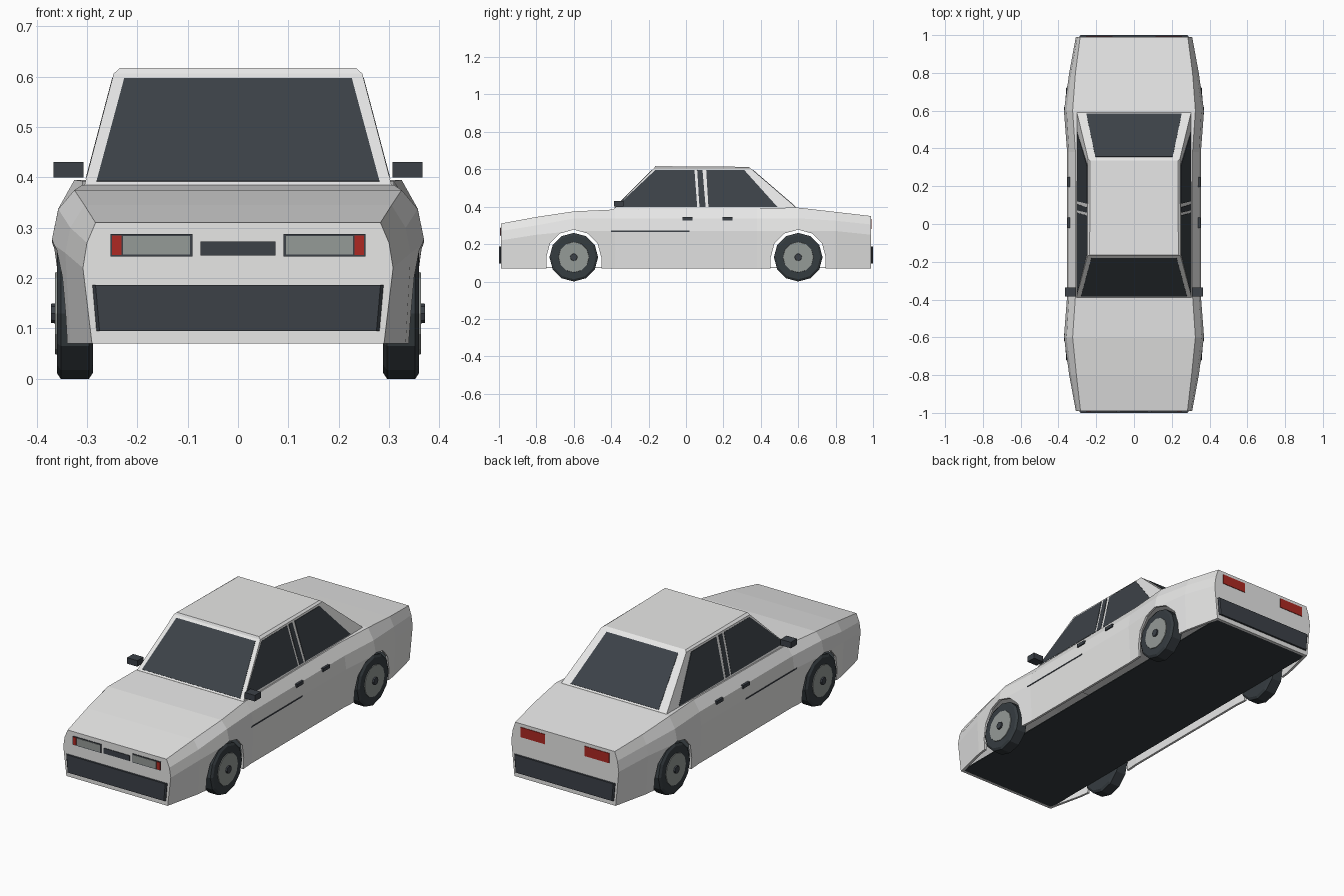
import bpy, bmesh, math
from mathutils import Vector

if "Cube" in bpy.data.objects:
    bpy.data.objects.remove(bpy.data.objects["Cube"], do_unlink=True)


def material(name, r, g, b):
    m = bpy.data.materials.new(name)
    m.use_nodes = True
    m.diffuse_color = (r, g, b, 1)
    m.node_tree.nodes["Principled BSDF"].inputs["Base Color"].default_value = (r, g, b, 1)
    return m


paint = material("light_grey_paint", .82, .82, .815)
glass = material("dark_glass", .045, .054, .064)
trim = material("dark_trim", .045, .053, .064)
rubber = material("black_rubber", .036, .045, .051)
metal = material("grey_metal", .30, .325, .31)
red = material("red_lens", .42, .022, .016)


def loft(name, rings, mat):
    """Skin a list of equal point rings and cap both ends."""
    bm = bmesh.new()
    rows = [[bm.verts.new(p) for p in ring] for ring in rings]
    n = len(rows[0])
    for a, b in zip(rows, rows[1:]):
        for i in range(n):
            bm.faces.new((a[i], a[(i + 1) % n], b[(i + 1) % n], b[i]))
    bm.faces.new(rows[0])
    bm.faces.new(rows[-1])
    bmesh.ops.recalc_face_normals(bm, faces=bm.faces)
    mesh = bpy.data.meshes.new(name)
    bm.to_mesh(mesh)
    bm.free()
    mesh.materials.append(mat)
    obj = bpy.data.objects.new(name, mesh)
    bpy.context.collection.objects.link(obj)
    return obj


def plate(name, points, mat, half=.002):
    """Thin plate centred on a flat outline."""
    pts = [Vector(p) for p in points]
    n = (pts[1] - pts[0]).cross(pts[2] - pts[0]).normalized() * half
    return loft(name, [[p - n for p in pts], [p + n for p in pts]], mat)


def box(name, x, y, z, mat):
    rings = [[(x[0], b, z[0]), (x[1], b, z[0]), (x[1], b, z[1]), (x[0], b, z[1])] for b in y]
    return loft(name, rings, mat)


def turned(name, side, y, z, steps, mat, sides=12):
    """Turned part about a sideways axle; steps are (x, radius)."""
    rings = [[(side * x, y + r * math.cos(math.tau * i / sides),
               z + r * math.sin(math.tau * i / sides)) for i in range(sides)]
             for x, r in steps]
    return loft(name, rings, mat)


def cut(target, cutter):
    cutter.hide_render = True
    mod = target.modifiers.new("cut", "BOOLEAN")
    mod.object = cutter
    mod.operation = "DIFFERENCE"
    mod.solver = "EXACT"
    bpy.context.view_layer.objects.active = target
    bpy.ops.object.modifier_apply(modifier=mod.name)
    bpy.data.objects.remove(cutter, do_unlink=True)


# Lower body: y, sill x, waist x z, shoulder x z, deck edge x z
stations = [
    (-.99, .29, .308, .22, .30, .27, .283, .31),
    (-.8, .333, .343, .25, .333, .30, .305, .345),
    (-.6, .356, .371, .27, .357, .337, .325, .375),
    (-.38, .342, .354, .27, .344, .337, .31, .385),
    (.38, .342, .354, .27, .344, .338, .31, .393),
    (.6, .356, .371, .27, .357, .338, .325, .395),
    (.8, .333, .343, .27, .333, .325, .31, .372),
    (.99, .29, .308, .25, .30, .305, .285, .35),
]


def mirrored(y, half):
    return [(x, y, z) for x, z in half] + [(-x, y, z) for x, z in reversed(half)]


outer, inner = [], []
wall = .012
for y, xb, xw, zw, xs, zs, xt, zt in stations:
    outer.append(mirrored(y, [(xb, .07), (xw, zw), (xs, zs), (xt, zt)]))
    inner.append(mirrored(max(-.975, min(.975, y)), [
        (xb - wall, 0), (xb - wall, .07), (xw - wall, zw),
        (xs - wall, zs - wall), (xt - wall, zt - .02)]))
body = loft("body", outer, paint)
cut(body, loft("cavity_cutter", inner, paint))

# Wheel arches
for y in (-.6, .6):
    arch = [(y + .147 * math.cos(math.pi * i / 6), .13 + .147 * math.sin(math.pi * i / 6))
            for i in range(7)]
    arch = [(y + .147, -.05)] + arch + [(y - .147, -.05)]
    cut(body, loft("arch_cutter", [[(x, b, c) for b, c in arch] for x in (-.5, .5)], paint))

# Flat floor between the sills
box("floor", (-.285, .285), (-.98, .98), (.071, .076), rubber)


# Cabin
def cabin_ring(xf, yf, zf, xr, yr, zr):
    return [(-xf, yf, zf), (xf, yf, zf), (xr, yr, zr), (-xr, yr, zr)]


loft("cabin", [cabin_ring(.305, -.39, .36, .302, .59, .36),
               cabin_ring(.305, -.39, .385, .302, .59, .395),
               cabin_ring(.247, -.17, .606, .243, .345, .606),
               cabin_ring(.235, -.165, .617, .232, .335, .613)], paint)


# Front and rear glass
def screen(name, low, high, w_low, w_high):
    a, b = Vector((0, *low)), Vector((0, *high))
    p, q = a.lerp(b, .03), a.lerp(b, .955)
    plate(name, [(-w_low, *p.yz), (w_low, *p.yz), (w_high, *q.yz), (-w_high, *q.yz)], glass)


screen("windscreen", (-.39, .385), (-.17, .606), .281, .226)
screen("rear_window", (.59, .395), (.345, .606), .252, .205)

# Side glass, handles, mirrors and trim
for side, label in ((1, "left"), (-1, "right")):
    def side_plate(name, outline, mat):
        plate(f"{label}_{name}", [(side * (.304 - (z - .385) * .264), y, z) for y, z in outline], mat)

    lo, hi = .397, .597
    side_plate("front_side_window", [(-.375, lo), (.06, lo), (.045, hi), (-.163, hi)], glass)
    side_plate("door_pillar", [(.072, lo), (.105, lo), (.088, hi), (.06, hi)], trim)
    side_plate("rear_side_window", [(.12, lo), (.49, lo), (.31, hi), (.108, hi)], glass)

    for y in (-.02, .195):
        box(f"{label}_door_handle", (side * .335, side * .352), (y, y + .054), (.327, .344), trim)
    box(f"{label}_side_trim", (side * .345, side * .356), (-.4, .02), (.266, .272), trim)
    box(f"{label}_mirror", (side * .307, side * .366), (-.385, -.335), (.40, .431), trim)

    # Front and rear lamps
    def lamp(name, x, z, y, mat):
        plate(f"{label}_{name}", [(side * x[0], y, z[0]), (side * x[1], y, z[0]),
                                  (side * x[1], y, z[1]), (side * x[0], y, z[1])], mat, .003)

    lamp("headlamp_frame", (.09, .253), (.243, .288), -.99, trim)
    lamp("headlamp", (.095, .228), (.247, .284), -.992, metal)
    lamp("indicator", (.231, .25), (.246, .285), -.992, red)
    lamp("tail_lamp", (.114, .254), (.282, .333), .99, red)

    # Wheels
    for y, end in ((-.6, "front"), (.6, "rear")):
        part = f"{label}_{end}"
        turned(part + "_tyre", side, y, .13,
               [(.288, .118), (.296, .13), (.352, .13), (.36, .118)], rubber)
        turned(part + "_rim", side, y, .13, [(.35, .085), (.363, .081)], metal)
        turned(part + "_hub", side, y, .13, [(.355, .021), (.371, .019)], trim, 8)

# Grille and bumpers
box("grille", (-.074, .074), (-.993, -.986), (.245, .273), trim)
for d, name in ((-1, "front_bumper"), (1, "rear_bumper")):
    loft(name, [[(-w, d * y, .095), (w, d * y, .095), (w + .008, d * y, .186), (-w - .008, d * y, .186)]
                for w, y in ((.281, .98), (.281, .993), (.275, 1))], trim)
